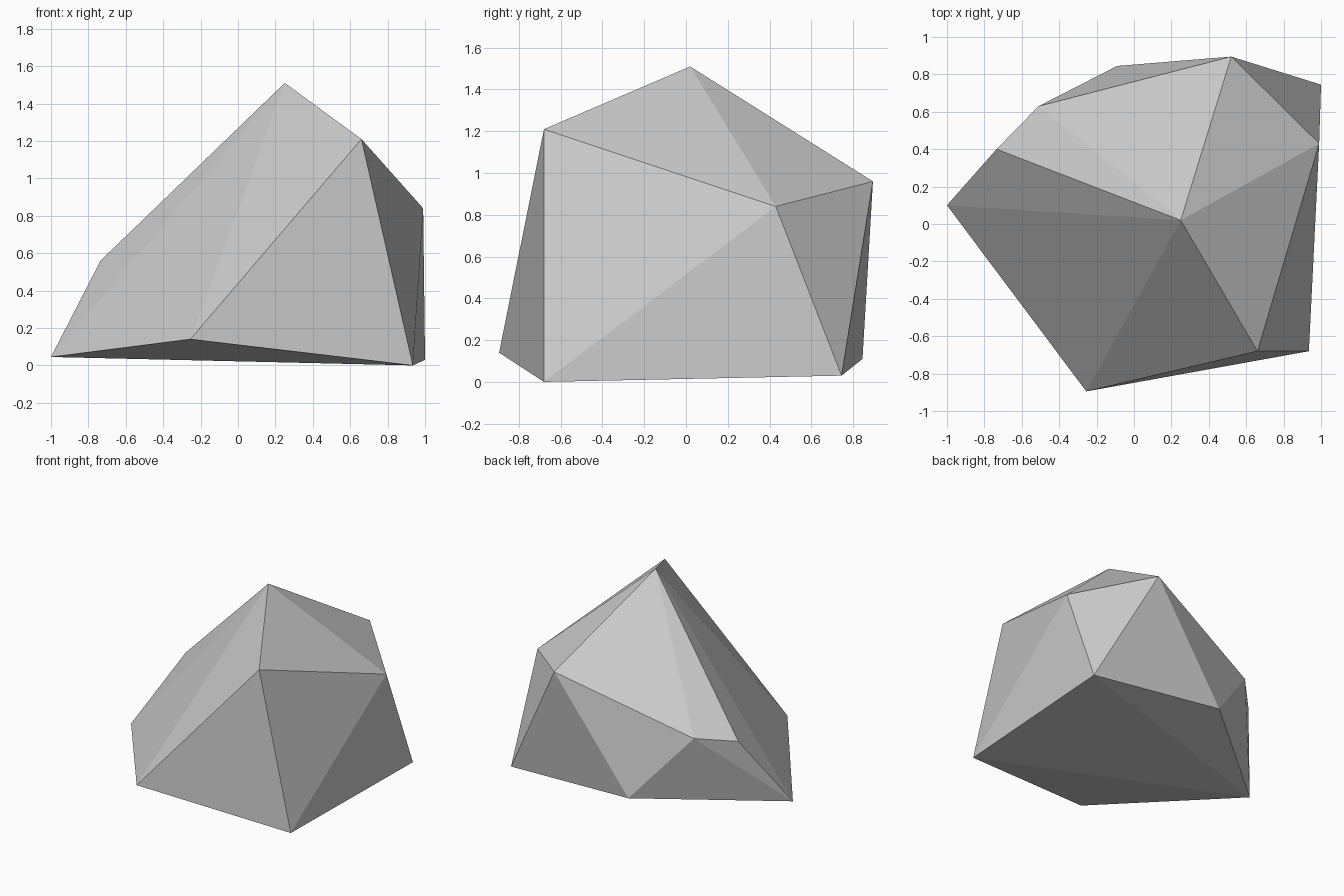
import bpy
import bmesh

cube = bpy.data.objects.get("Cube")
if cube:
    bpy.data.objects.remove(cube, do_unlink=True)

# Plain stone grey
stone = bpy.data.materials.new("stone_grey")
stone.use_nodes = True
grey = (0.6, 0.6, 0.6, 1)
stone.diffuse_color = grey
stone.node_tree.nodes["Principled BSDF"].inputs["Base Color"].default_value = grey

# Corners of the boulder, grouped by height
peak = [(0.25, 0.02, 1.51), (0.66, -0.68, 1.21)]
shoulder = [(0.99, 0.43, 0.84), (0.52, 0.895, 0.96),
            (-0.51, 0.63, 0.61), (-0.735, 0.40, 0.56)]
foot = [(1.0, 0.745, 0.03), (0.935, -0.68, 0.0), (-0.255, -0.895, 0.14),
        (-1.0, 0.10, 0.045), (-0.09, 0.845, 0.11)]

# Faceted boulder wrapped around its corners
bm = bmesh.new()
for corner in peak + shoulder + foot:
    bm.verts.new(corner)
bmesh.ops.convex_hull(bm, input=bm.verts)
bmesh.ops.recalc_face_normals(bm, faces=bm.faces)
mesh = bpy.data.meshes.new("boulder")
bm.to_mesh(mesh)
bm.free()
mesh.materials.append(stone)

boulder = bpy.data.objects.new("boulder", mesh)
bpy.context.scene.collection.objects.link(boulder)
